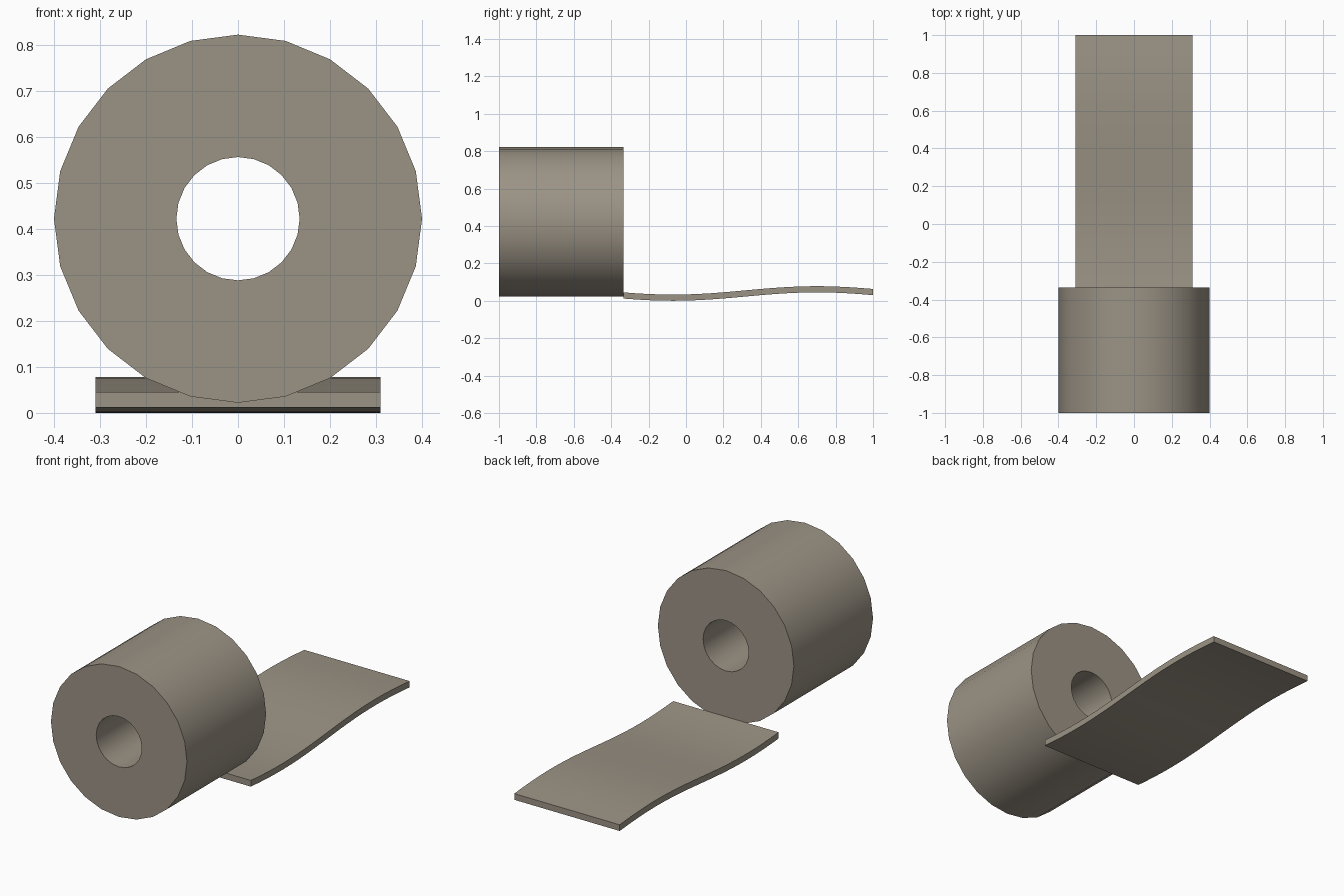
import bpy, bmesh, math

cube = bpy.data.objects.get("Cube")
if cube:
    bpy.data.objects.remove(cube, do_unlink=True)

paper = bpy.data.materials.new("warm_grey_paper")
paper.use_nodes = True
colour = (0.33, 0.292, 0.235, 1)
paper.diffuse_color = colour
paper.node_tree.nodes["Principled BSDF"].inputs["Base Color"].default_value = colour


def finish(bm, name):
    """Turn the bmesh into a named object, smooth with sharp edges kept."""
    bmesh.ops.recalc_face_normals(bm, faces=bm.faces)
    mesh = bpy.data.meshes.new(name)
    bm.to_mesh(mesh)
    bm.free()
    mesh.materials.append(paper)
    obj = bpy.data.objects.new(name, mesh)
    bpy.context.collection.objects.link(obj)
    bpy.ops.object.select_all(action='DESELECT')
    obj.select_set(True)
    bpy.context.view_layer.objects.active = obj
    bpy.ops.object.shade_smooth_by_angle(angle=math.radians(40))
    return obj


FRONT, JOIN, BACK = -1.0, -0.335, 1.0

# Hollow roll: a rectangular section swept around the core axis
SIDES, CENTRE_Z, OUTER, INNER = 24, 0.422, 0.4, 0.134
section = [(OUTER, FRONT), (OUTER, JOIN), (INNER, JOIN), (INNER, FRONT)]
bm = bmesh.new()
rings = []
for i in range(SIDES):
    a = math.tau * i / SIDES
    rings.append([bm.verts.new((r * math.sin(a), y, CENTRE_Z + r * math.cos(a)))
                  for r, y in section])
for i in range(SIDES):
    a, b = rings[i], rings[(i + 1) % SIDES]
    for j in range(4):
        k = (j + 1) % 4
        bm.faces.new((a[j], a[k], b[k], b[j]))
finish(bm, "paper_roll")

# Loose sheet: a gentle wave profile with thickness, extruded across x
STEPS, HALF_WIDTH, THICK = 20, 0.31, 0.033
WAVE, LOW_Y, HALF_PERIOD = 0.0225, -0.07, 0.77
bm = bmesh.new()
loops = []
for i in range(STEPS + 1):
    y = JOIN + (BACK - JOIN) * i / STEPS
    z = WAVE * (1 - math.cos(math.pi * (y - LOW_Y) / HALF_PERIOD))
    loops.append([bm.verts.new(p) for p in (
        (-HALF_WIDTH, y, z), (HALF_WIDTH, y, z),
        (HALF_WIDTH, y, z + THICK), (-HALF_WIDTH, y, z + THICK))])
for a, b in zip(loops, loops[1:]):
    for j in range(4):
        k = (j + 1) % 4
        bm.faces.new((a[j], a[k], b[k], b[j]))
bm.faces.new(loops[0])
bm.faces.new(loops[-1])
finish(bm, "loose_sheet")
